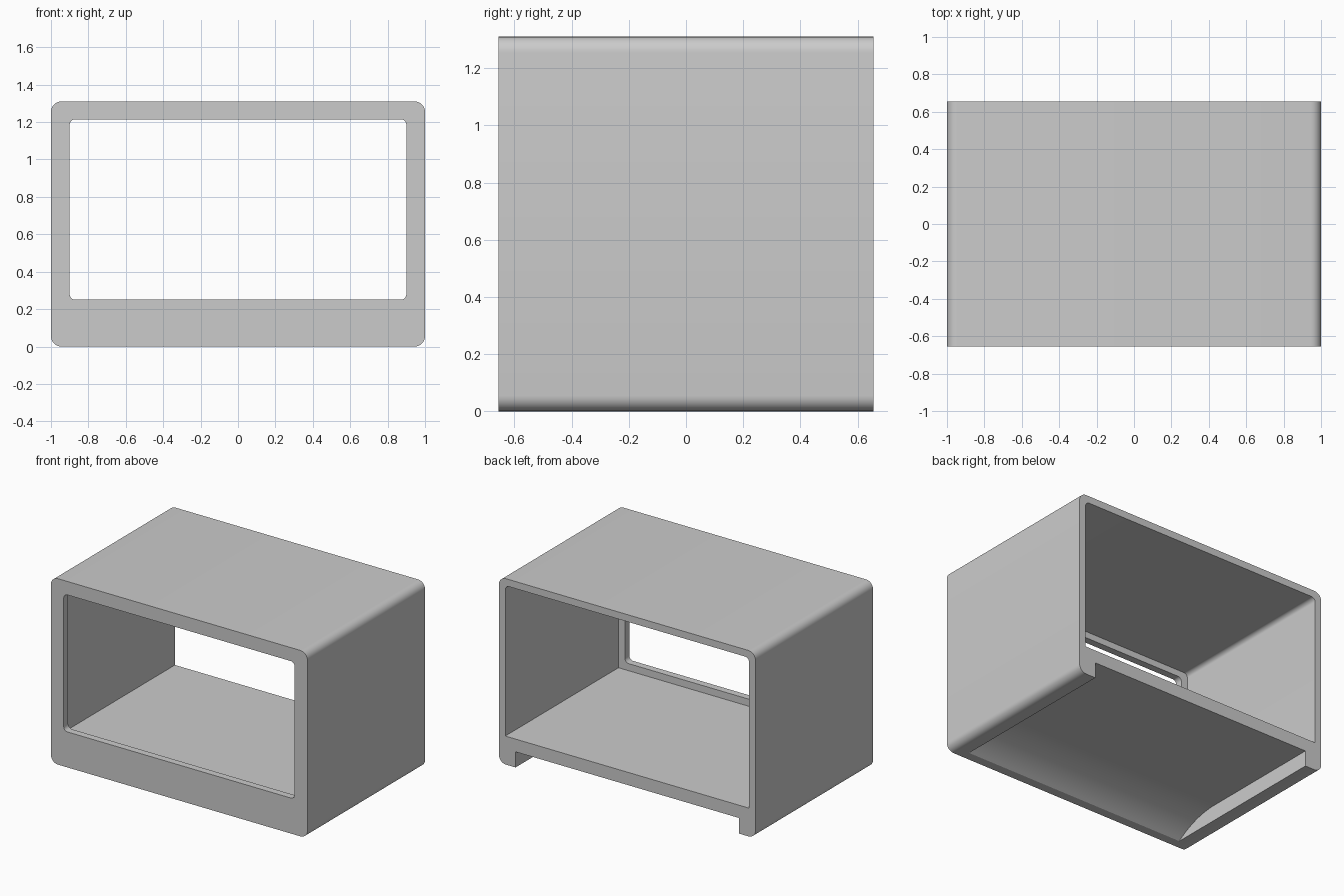
import bpy, bmesh, math
from math import sin, cos, pi
from mathutils import Vector

cube = bpy.data.objects.get("Cube")
if cube:
    bpy.data.objects.remove(cube, do_unlink=True)

HALF_W, HALF_D, HEIGHT = 1.0, 0.655, 1.31
WALL = 0.05

grey = bpy.data.materials.new("plain grey")
grey.use_nodes = True
colour = (0.6, 0.6, 0.6, 1)
grey.diffuse_color = colour
grey.node_tree.nodes["Principled BSDF"].inputs["Base Color"].default_value = colour


def rounded_rect(half, z0, z1, r_low, r_high, steps=8):
    """Outline in x and z, with separate radii for lower and upper corners."""
    points = []
    corners = ((1, z0, r_low, -pi / 2), (1, z1, r_high, 0),
               (-1, z1, r_high, pi / 2), (-1, z0, r_low, pi))
    for side, z, r, start in corners:
        if r == 0:
            points.append((side * half, z))
            continue
        cx = side * (half - r)
        cz = z + r if z == z0 else z - r
        for i in range(steps + 1):
            a = start + i / steps * pi / 2
            points.append((cx + r * cos(a), cz + r * sin(a)))
    return points


def prism(name, outline, axis, start, end):
    """Extrude an outline along x or y; its second coordinate is z."""
    bm = bmesh.new()
    if axis == "y":
        verts = [bm.verts.new((u, start, z)) for u, z in outline]
        move = Vector((0, end - start, 0))
    else:
        verts = [bm.verts.new((start, u, z)) for u, z in outline]
        move = Vector((end - start, 0, 0))
    face = bm.faces.new(verts)
    made = bmesh.ops.extrude_face_region(bm, geom=[face])["geom"]
    bmesh.ops.translate(bm, vec=move,
                        verts=[v for v in made if isinstance(v, bmesh.types.BMVert)])
    bmesh.ops.recalc_face_normals(bm, faces=bm.faces)
    mesh = bpy.data.meshes.new(name)
    bm.to_mesh(mesh)
    bm.free()
    mesh.materials.append(grey)
    obj = bpy.data.objects.new(name, mesh)
    bpy.context.collection.objects.link(obj)
    return obj


def cut(target, cutter):
    """Subtract the cutter for good and remove it."""
    cutter.hide_render = True
    mod = target.modifiers.new("cut", "BOOLEAN")
    mod.operation = "DIFFERENCE"
    mod.solver = "EXACT"
    mod.object = cutter
    bpy.context.view_layer.objects.active = target
    bpy.ops.object.modifier_apply(modifier=mod.name)
    bpy.data.objects.remove(cutter, do_unlink=True)


# Outer shell with rounded long edges
housing = prism("housing", rounded_rect(HALF_W, 0, HEIGHT, 0.055, 0.055),
                "y", -HALF_D, HALF_D)

# Main cavity, open at the back, with a square floor and rounded ceiling
cut(housing, prism("cavity_cutter",
                   rounded_rect(HALF_W - WALL, 0.2, HEIGHT - WALL, 0, 0.03),
                   "y", -HALF_D + WALL, HALF_D + 0.1))

# Front opening, leaving a lip all round
cut(housing, prism("opening_cutter",
                   rounded_rect(0.9, 0.25, 1.215, 0.03, 0.03),
                   "y", -HALF_D - 0.1, 0))

# Underside channel, its roof curving down to the front
roof, run, arc_start = 0.11, 0.345, -0.245
radius = (run ** 2 + roof ** 2) / (2 * roof)
sweep = math.asin(run / radius)
channel = [(HALF_D + 0.1, -0.1), (HALF_D + 0.1, roof)]
for i in range(17):
    a = sweep * i / 16
    channel.append((arc_start - radius * sin(a), roof - radius * (1 - cos(a))))
channel.append((arc_start - run, -0.1))
cut(housing, prism("channel_cutter", channel, "x", -0.87, 0.87))

# Smooth the rounded edges and keep the rest crisp
bpy.ops.object.select_all(action="DESELECT")
housing.select_set(True)
bpy.context.view_layer.objects.active = housing
bpy.ops.object.shade_smooth_by_angle(angle=math.radians(30))
